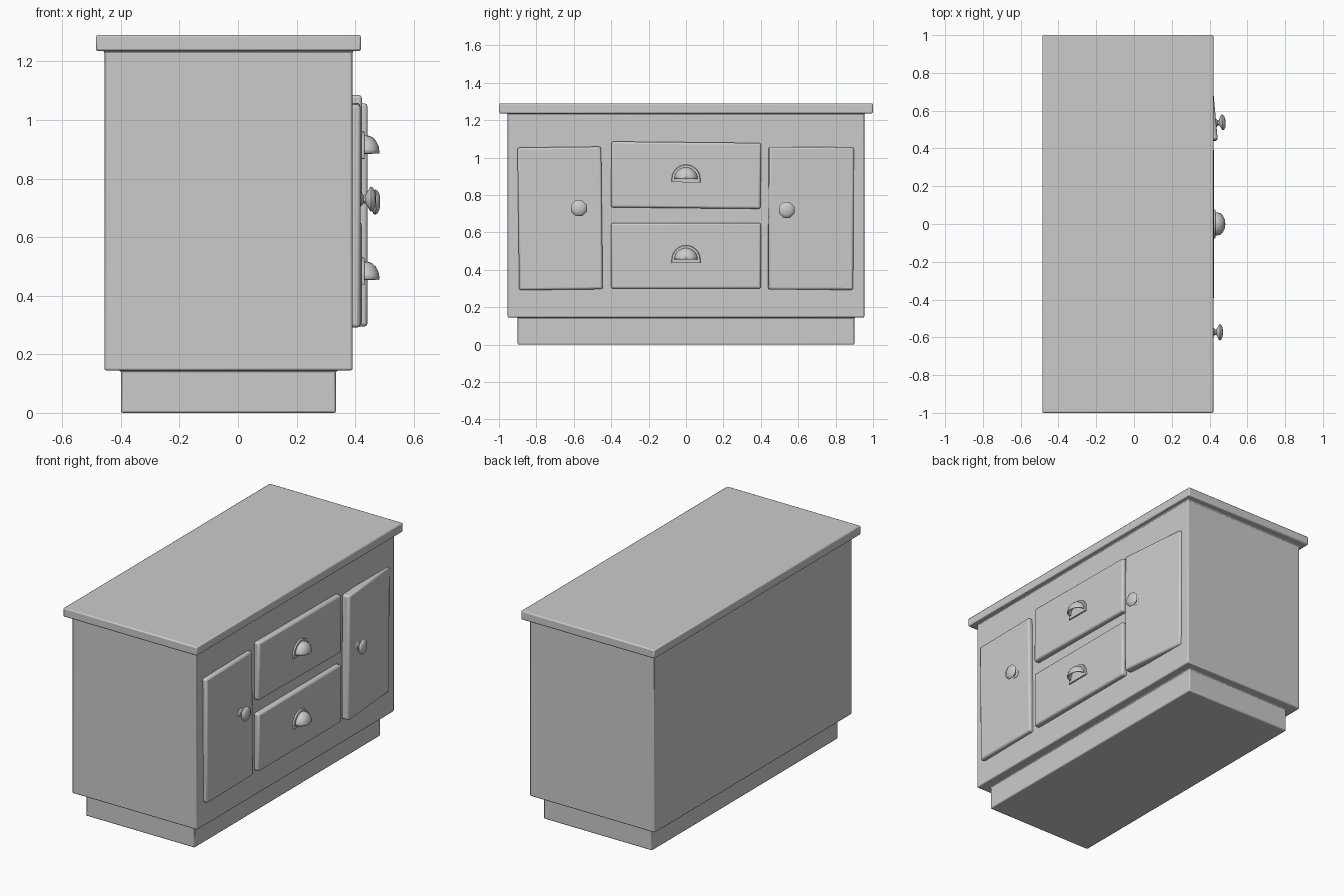
import bpy, bmesh
from math import pi, cos, sin
from mathutils import Vector

if "Cube" in bpy.data.objects:
    bpy.data.objects.remove(bpy.data.objects["Cube"])


def finish(name, bm, loc=(0, 0, 0), rot=(0, 0, 0), bevel=0, segs=2, thick=0, angle=0.6):
    bmesh.ops.recalc_face_normals(bm, faces=bm.faces)
    me = bpy.data.meshes.new(name)
    bm.to_mesh(me)
    bm.free()
    ob = bpy.data.objects.new(name, me)
    bpy.context.collection.objects.link(ob)
    ob.location, ob.rotation_euler = loc, rot
    if thick:
        m = ob.modifiers.new("Shell", 'SOLIDIFY')
        m.thickness = thick
        m.offset = -1
    if bevel:
        m = ob.modifiers.new("Bevel", 'BEVEL')
        m.width, m.segments = bevel, segs
    bpy.ops.object.select_all(action='DESELECT')
    ob.select_set(True)
    bpy.context.view_layer.objects.active = ob
    bpy.ops.object.shade_smooth_by_angle(angle=angle)
    return ob


def loft(bm, rings, closed=True):
    """Skin a list of vertex rings."""
    for a, b in zip(rings, rings[1:]):
        n = len(a)
        for i in range(n if closed else n - 1):
            j = (i + 1) % n
            bm.faces.new((a[i], a[j], b[j], b[i]))


# Cabinet carcass: plinth, body and overhanging worktop in one stepped shell
def carcass():
    bm = bmesh.new()
    cx = -0.0325
    levels = [(0.3675, 0.9, 0), (0.3675, 0.9, 0.145), (0.424, 0.954, 0.145),
              (0.424, 0.954, 1.236), (0.4525, 1.0, 1.236), (0.4525, 1.0, 1.29)]
    rings = [[bm.verts.new((cx + sx * hx, sy * hy, z))
              for sx, sy in ((-1, -1), (1, -1), (1, 1), (-1, 1))] for hx, hy, z in levels]
    loft(bm, rings)
    bm.faces.new(rings[0])
    bm.faces.new(rings[-1])
    finish("cabinet_body", bm, bevel=0.007)


# Door or drawer panel, origin on the middle of its front face
def panel(name, loc, width, height, rot=(0, 0, 0), depth=0.05):
    bm = bmesh.new()
    bmesh.ops.create_cube(bm, size=1)
    for v in bm.verts:
        v.co = Vector(((v.co.x - 0.5) * depth, v.co.y * width, v.co.z * height))
    return finish(name, bm, loc, rot, bevel=0.011)


# Turned eight-sided knob pointing along x
def knob(name, loc, rot=(0, 0, 0)):
    bm = bmesh.new()
    profile = [(0.028, -0.004), (0.027, 0.004), (0.016, 0.012), (0.016, 0.02),
               (0.043, 0.034), (0.046, 0.038), (0.042, 0.045), (0.026, 0.053)]
    rings = [[bm.verts.new((x, r * cos(pi * (i + 0.5) / 4), r * sin(pi * (i + 0.5) / 4)))
              for i in range(8)] for r, x in profile]
    loft(bm, rings)
    bm.faces.new(rings[0])
    tip = bm.verts.new((0.056, 0, 0))
    for i in range(8):
        bm.faces.new((rings[-1][i], rings[-1][(i + 1) % 8], tip))
    finish(name, bm, loc, rot, angle=0.7)


# Cup pull: half-round back plate plus a hollow quarter-sphere hood
def cup_pull(name, loc, rot=(0, 0, 0)):
    n = 12
    arc = [(cos(pi * i / n), sin(pi * i / n)) for i in range(n + 1)]
    bm = bmesh.new()
    rings = []
    for x, r in ((-0.004, 0.078), (0.009, 0.074)):
        pts = [(x, r * c, r * s) for c, s in arc] + [(x, -r, -0.018), (x, r, -0.018)]
        rings.append([bm.verts.new(p) for p in pts])
    loft(bm, rings)
    for r in rings:
        bm.faces.new(r)
    finish(name + "_plate", bm, loc, rot)

    bm = bmesh.new()
    profile = [(0.062, 0.004), (0.062, 0.016)] + [
        (0.062 * cos(a), 0.016 + 0.045 * sin(a)) for a in (pi / 8, pi / 4, 3 * pi / 8)]
    rings = [[bm.verts.new((x, r * c, r * s)) for c, s in arc] for r, x in profile]
    loft(bm, rings, closed=False)
    tip = bm.verts.new((0.061, 0, 0))
    for i in range(n):
        bm.faces.new((rings[-1][i], rings[-1][i + 1], tip))
    # face the shell outward so it thickens inward
    bmesh.ops.recalc_face_normals(bm, faces=bm.faces)
    if sum(f.normal.dot(f.calc_center_median()) for f in bm.faces) < 0:
        bmesh.ops.reverse_faces(bm, faces=bm.faces)
    finish(name + "_hood", bm, loc, rot, thick=0.006)


carcass()

# Two drawers, the upper one hanging slightly crooked
for tag, z, roll in (("upper", 0.906, -0.01), ("lower", 0.475, 0)):
    panel(tag + "_drawer", (0.423, 0, z), 0.80, 0.352, (roll, 0, 0))
    cup_pull(tag + "_pull", (0.423, 0, z - 0.02), (roll, 0, 0))

# Doors: the left leans a little, the right stands ajar
panel("left_door", (0.418, -0.673, 0.675), 0.447, 0.762, (0.012, 0, 0))
knob("left_knob", (0.416, -0.573, 0.73), (0.012, 0, 0))
panel("right_door", (0.423, 0.67, 0.675), 0.455, 0.762, (-0.005, 0, 0.09))
knob("right_knob", (0.430, 0.535, 0.72), (0, 0, 0.09))
